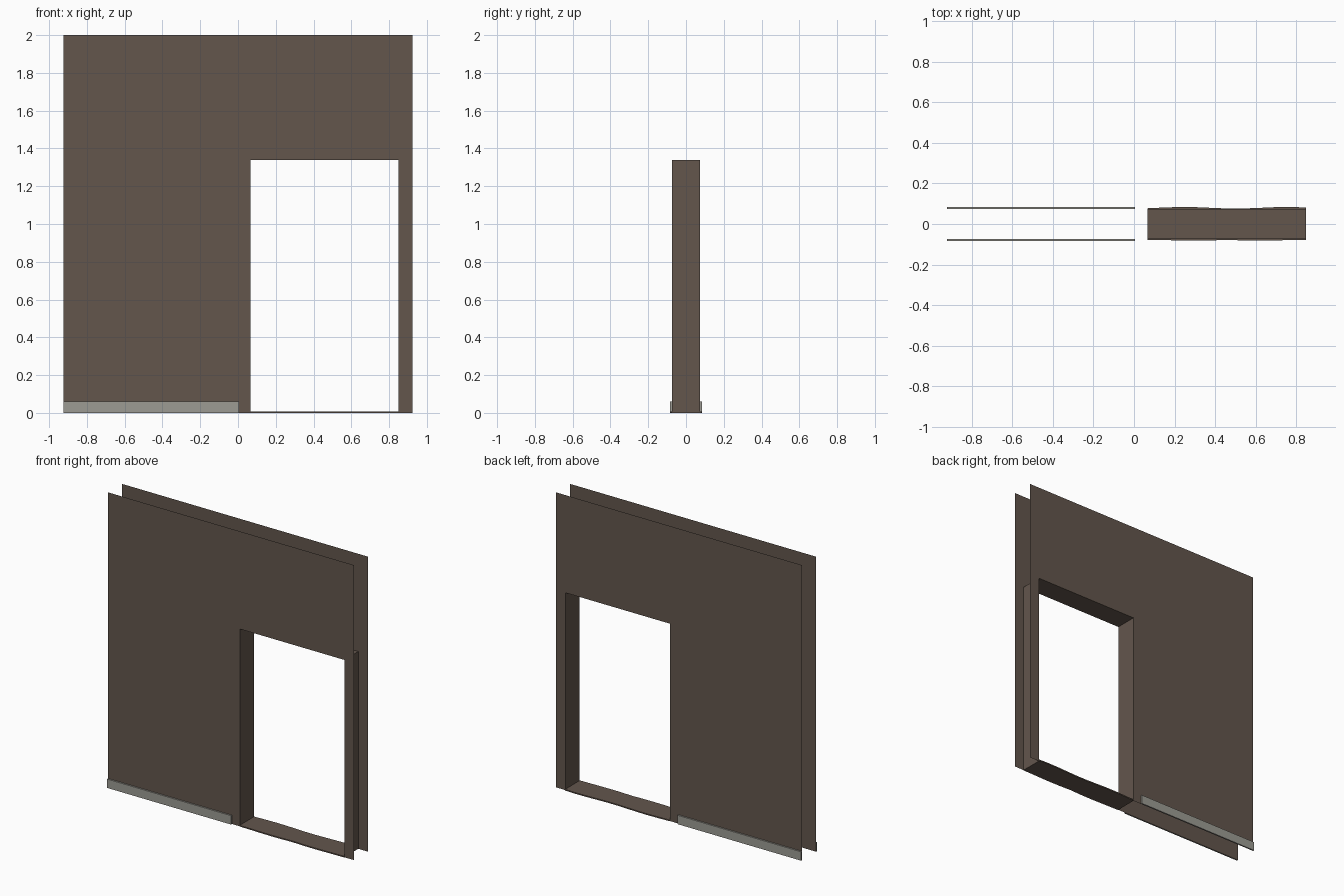
import bpy, math

if "Cube" in bpy.data.objects:
    bpy.data.objects.remove(bpy.data.objects["Cube"])

X, D, H = 0.923, 0.075, 2.0           # half width, half depth, height
X0, X1, DOOR_H = 0.067, 0.85, 1.338   # doorway


def material(name, rgb):
    m = bpy.data.materials.new(name)
    m.diffuse_color = (*rgb, 1)
    m.use_nodes = True
    m.node_tree.nodes["Principled BSDF"].inputs["Base Color"].default_value = m.diffuse_color
    return m


BROWN = material("brown_plaster", (0.125, 0.093, 0.073))
GREY = material("grey_trim", (0.335, 0.33, 0.295))


def mesh_object(name, verts, faces, mat):
    me = bpy.data.meshes.new(name)
    me.from_pydata(verts, [], faces)
    me.materials.append(mat)
    me.update()
    ob = bpy.data.objects.new(name, me)
    bpy.context.collection.objects.link(ob)
    return ob


def box(name, a, b, mat):
    v = [(x, y, z) for x in (a[0], b[0]) for y in (a[1], b[1]) for z in (a[2], b[2])]
    f = [(0, 1, 3, 2), (4, 6, 7, 5), (0, 4, 5, 1), (2, 3, 7, 6), (0, 2, 6, 4), (1, 5, 7, 3)]
    return mesh_object(name, v, f, mat)


# Wall sheets with the doorway, and a skirting board on each
outline = [(-X, 0), (X0, 0), (X0, DOOR_H), (X1, DOOR_H), (X1, 0), (X, 0), (X, H), (-X, H)]
for side, s in (("front", -1), ("back", 1)):
    order = range(8) if s < 0 else range(7, -1, -1)
    mesh_object(side + "_wall", [(x, s * D, z) for x, z in outline], [tuple(order)], BROWN)
    y = sorted((s * D, s * 0.085))
    box(side + "_skirting", (-X, y[0], 0), (0.006, y[1], 0.06), GREY)

# Door lining: two jambs and the lintel, facing into the opening
path = [(X0, 0), (X0, DOOR_H), (X1, DOOR_H), (X1, 0)]
verts = [(x, y, z) for x, z in path for y in (-D, D)]
mesh_object("door_lining", verts, [(2*i, 2*i+2, 2*i+3, 2*i+1) for i in range(3)], BROWN)

# Worn threshold slab with gently wavy long edges
N = 10
verts, faces = [], []
for i in range(N + 1):
    t = i / N
    x = X0 + (X1 - X0) * t
    yf = -0.078 - 0.006 * math.sin(math.pi * t) * abs(math.sin(2 * math.pi * t))
    yb = 0.08 + 0.004 * math.cos(2 * math.pi * (t - 0.23) / 0.65)
    verts += [(x, yf, 0), (x, yb, 0), (x, yb, 0.008), (x, yf, 0.008)]
for i in range(N):
    a, b = 4 * i, 4 * i + 4
    for j in range(4):
        k = (j + 1) % 4
        faces.append((a + j, a + k, b + k, b + j))
faces += [(3, 2, 1, 0), tuple(4 * N + j for j in range(4))]
mesh_object("threshold", verts, [f[::-1] for f in faces], BROWN)

# Make the threshold normals consistent
import bmesh
me = bpy.data.objects["threshold"].data
bm = bmesh.new()
bm.from_mesh(me)
bmesh.ops.recalc_face_normals(bm, faces=bm.faces)
bm.to_mesh(me)
bm.free()
